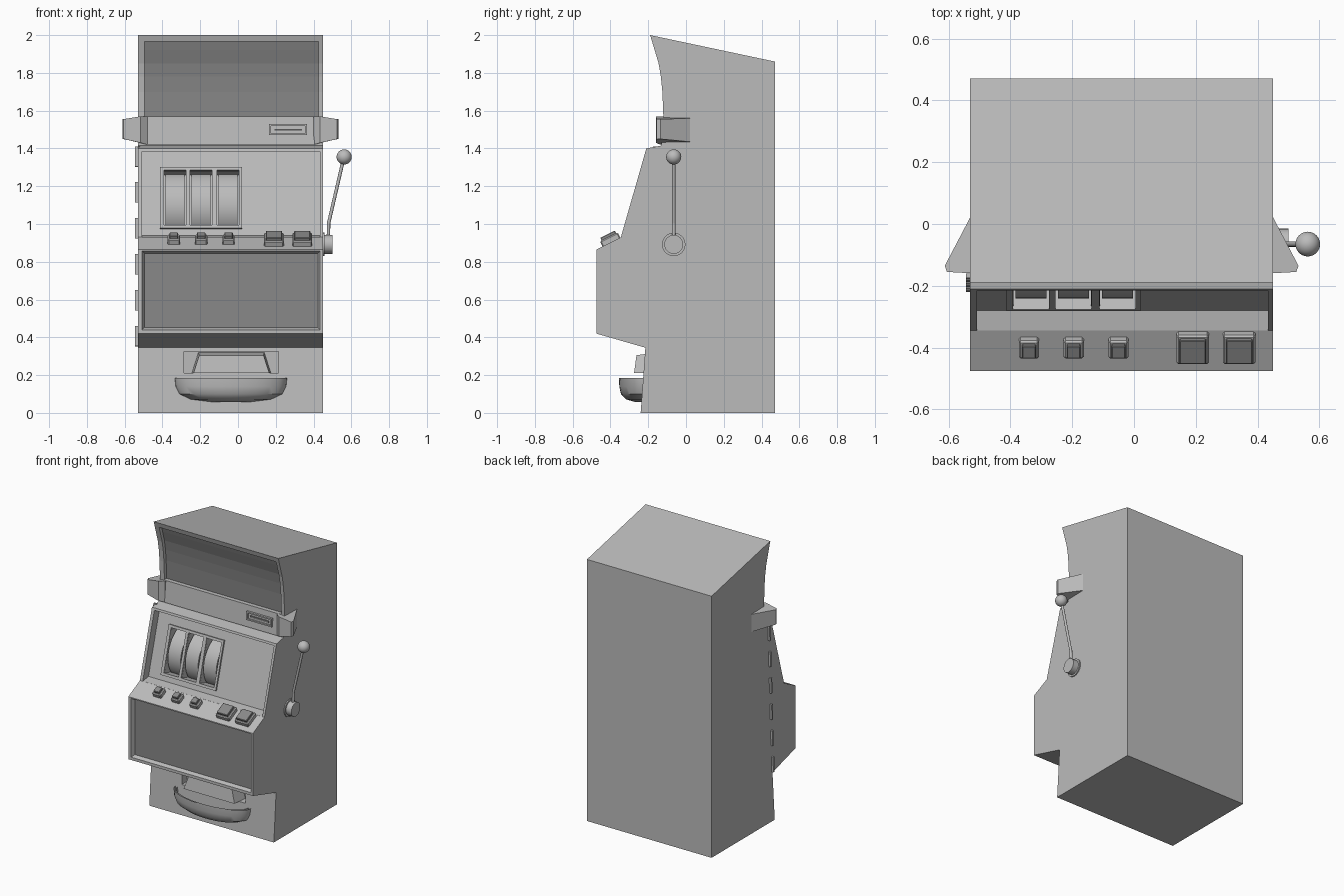
import bpy, bmesh, math
from mathutils import Vector, Matrix

old = bpy.data.objects.get("Cube")
if old:
    bpy.data.objects.remove(old, do_unlink=True)


def material(name, v):
    m = bpy.data.materials.new(name)
    m.use_nodes = True
    m.diffuse_color = (v, v, v, 1)
    m.node_tree.nodes["Principled BSDF"].inputs["Base Color"].default_value = (v, v, v, 1)
    return m


GREY = material("light grey", 0.5)
DARK = material("dark grey", 0.25)
MID = -0.04          # centre of the cabinet in x
TILT = -0.279        # lean of the reel panel
DECK = 0.464         # slope of the button deck


def finish(name, bm, mat, smooth=False):
    bmesh.ops.recalc_face_normals(bm, faces=bm.faces)
    me = bpy.data.meshes.new(name)
    bm.to_mesh(me)
    bm.free()
    ob = bpy.data.objects.new(name, me)
    bpy.context.collection.objects.link(ob)
    me.materials.append(mat)
    if smooth:
        bpy.ops.object.select_all(action='DESELECT')
        ob.select_set(True)
        bpy.context.view_layer.objects.active = ob
        bpy.ops.object.shade_smooth_by_angle(angle=math.radians(35))
    return ob


def loft(name, ring_a, ring_b, mat, smooth=False):
    """Solid between two matching outlines."""
    bm = bmesh.new()
    a = [bm.verts.new(p) for p in ring_a]
    b = [bm.verts.new(p) for p in ring_b]
    bm.faces.new(a)
    bm.faces.new(b)
    for i in range(len(a)):
        j = (i + 1) % len(a)
        bm.faces.new((a[i], a[j], b[j], b[i]))
    return finish(name, bm, mat, smooth)


def prism(name, pts, x0, x1, mat=GREY):
    """Side outline of (y, z, inset) swept across x."""
    pts = [(*p, 0)[:3] for p in pts]
    return loft(name, [(x0 + d, y, z) for y, z, d in pts],
                [(x1 - d, y, z) for y, z, d in pts], mat)


def box(name, size, loc, tilt=0, mat=GREY, bevel=0):
    bm = bmesh.new()
    bmesh.ops.create_cube(bm, size=1)
    bmesh.ops.scale(bm, vec=size, verts=bm.verts)
    if bevel:
        bmesh.ops.bevel(bm, geom=bm.edges[:], offset=bevel, segments=1, affect='EDGES')
    bmesh.ops.transform(bm, matrix=Matrix.Translation(loc) @ Matrix.Rotation(tilt, 4, 'X'), verts=bm.verts)
    return finish(name, bm, mat)


def rod(name, p, q, r, mat=GREY, sides=24):
    p, q = Vector(p), Vector(q)
    d = q - p
    bm = bmesh.new()
    bmesh.ops.create_cone(bm, cap_ends=True, segments=sides, radius1=r, radius2=r, depth=d.length)
    turn = d.to_track_quat('Z', 'Y').to_matrix().to_4x4()
    bmesh.ops.transform(bm, matrix=Matrix.Translation((p + q) / 2) @ turn, verts=bm.verts)
    return finish(name, bm, mat, True)


def cut(ob, cutter):
    mod = ob.modifiers.new("cut", 'BOOLEAN')
    mod.object = cutter
    mod.operation = 'DIFFERENCE'
    mod.solver = 'EXACT'
    cutter.hide_render = True
    bpy.ops.object.select_all(action='DESELECT')
    bpy.context.view_layer.objects.active = ob
    ob.select_set(True)
    bpy.ops.object.modifier_apply(modifier=mod.name)
    bpy.data.objects.remove(cutter, do_unlink=True)


# Cabinet with a curved head, sloped reel front, button deck and belly
head = [(-.19, 2), (-.166, 1.92), (-.145, 1.85), (-.133, 1.78), (-.125, 1.7), (-.12, 1.57)]
cabinet = prism("cabinet", head + [
    (-.13, 1.415), (-.21, 1.4), (-.345, .93), (-.475, .865), (-.475, .42),
    (-.215, .345), (-.24, 0), (.47, 0), (.47, 1.86)], -.53, .45)

# Recesses of the upper screen, reel front and belly panel
screen = [(-.178, 1.965)] + head[1:]
back = [(y + .03, z) for y, z in screen]
cut(cabinet, prism("screen_cutter", back + [(-.4, 1.57), (-.4, 1.965)], -.495, .425))
cut(cabinet, prism("reel_front_cutter", [
    (-.28, .94), (-.152, 1.385), (-.4, 1.385), (-.5, .9305), (-.345, .9305)], -.508, .433))
cut(cabinet, prism("belly_cutter", [
    (-.445, .452, .012), (-.445, .845, .012), (-.475, .857), (-.5, .867, -.01),
    (-.5, .43, -.01), (-.475, .44)], -.508, .435))

# Dark glass plates
prism("upper_screen", [(y - .005, z) for y, z in back] + [(y + .003, z) for y, z in back[::-1]],
      -.495, .425, DARK)
box("belly_panel", (.919, .008, .393), (-.0365, -.446, .6485), 0, DARK)

# Reel windows, reels and frame
UP = Matrix.Rotation(TILT, 3, 'X')


def on_panel(x, z, out=0):
    return Vector((x, -.28 + .2876 * (z - .94), z)) + UP @ Vector((0, -out, 0))


for i, x in enumerate((-.333, -.196, -.053)):
    cut(cabinet, box("reel_cutter", (.115, .15, .3), on_panel(x, 1.135), TILT))
    c = on_panel(x, 1.135, -.18)
    rod(f"reel_{i + 1}", c - Vector((.05, 0, 0)), c + Vector((.05, 0, 0)), .19, GREY, 48)
for i, (x, w) in enumerate(((-.402, .022), (-.2645, .02), (-.124, .026), (.013, .016))):
    box(f"reel_frame_bar_{i + 1}", (w, .024, .338), on_panel(x, 1.137), TILT)
for name, z in (("top", 1.29), ("bottom", .983)):
    box(f"reel_frame_{name}", (.434, .024, .018), on_panel(-.196, z), TILT)

# Push buttons on the deck
for i, (x, w) in enumerate(((-.34, .065), (-.195, .065), (-.05, .065), (.19, .105), (.34, .105))):
    at = Vector((x, -.395, .905))
    n = Vector((0, -math.sin(DECK), math.cos(DECK)))
    box(f"button_base_{i + 1}", (w, w, .036), at + n * .012, DECK, GREY, .006)
    box(f"button_cap_{i + 1}", (w - .02, w - .02, .02), at + n * .036, DECK, DARK, .003)

# Sign band with a card slot
prism("sign_band", [(-.1, 1.57), (-.125, 1.57), (-.14, 1.42), (-.1, 1.42)], -.48, .405)
for z in (1.475, 1.525):
    box("slot_frame_rail", (.2, .02, .01), (.265, -.134, z))
for x in (.17, .36):
    box("slot_frame_side", (.01, .02, .06), (x, -.134, 1.5))
box("card_slot", (.145, .016, .012), (.265, -.132, 1.498), 0, DARK)

# Corner lamps
lamp = [(.44, -.1, 1.42, 1.57), (.44, -.135, 1.42, 1.57), (.475, -.16, 1.43, 1.57),
        (.565, -.155, 1.45, 1.555), (.572, -.135, 1.45, 1.555), (.488, .025, 1.435, 1.56)]
for name, s in (("left", 1), ("right", -1)):
    loft(f"corner_lamp_{name}", [(MID + s * h, y, lo) for h, y, lo, hi in lamp],
         [(MID + s * h, y, hi) for h, y, lo, hi in lamp], GREY)

# Pull lever
rod("lever_plate", (.445, -.065, .892), (.458, -.065, .892), .062)
rod("lever_hub", (.45, -.065, .892), (.5, -.065, .892), .05)
rod("lever_lower_rod", (.478, -.065, .9), (.48, -.065, 1.01), .009, GREY, 12)
rod("lever_upper_rod", (.48, -.065, 1.005), (.56, -.065, 1.35), .009, GREY, 12)
bm = bmesh.new()
bmesh.ops.create_uvsphere(bm, u_segments=24, v_segments=16, radius=.04,
                          matrix=Matrix.Translation((.562, -.065, 1.355)))
finish("lever_knob", bm, GREY, True)

# Hinges down the right-hand edge
for i in range(6):
    box(f"hinge_{i + 1}", (.024, .014, .108), (-.532, -.17 - .008 * i, 1.357 - .19 * i), -.04)

# Coin chute
cut(cabinet, box("chute_cutter", (.5, .1, .115), (-.035, -.215, .2675)))
loft("coin_chute", [(-.245, -.15, .212), (.175, -.15, .212), (.14, -.15, .322), (-.21, -.15, .322)],
     [(-.235, -.275, .212), (.165, -.275, .212), (.135, -.262, .305), (-.205, -.262, .305)], GREY)

# Coin tray: a hollow half bowl
bm = bmesh.new()
STEPS = 20
rings = []
for s, z in ((1, .185), (.985, .14), (.92, .1), (.72, .072), (.35, .058),
             (.3, .07), (.66, .085), (.86, .11), (.92, .14), (.94, .185)):
    rings.append([bm.verts.new((-.0375 - s * .2975 * math.cos(math.pi * k / STEPS),
                                -.225 - s * .13 * math.sin(math.pi * k / STEPS), z))
                  for k in range(STEPS + 1)])
for a, b in zip(rings, rings[1:]):
    for k in range(STEPS):
        bm.faces.new((a[k], a[k + 1], b[k + 1], b[k]))
bm.faces.new(rings[4])
bm.faces.new(rings[5])
finish("coin_tray", bm, GREY, True)
